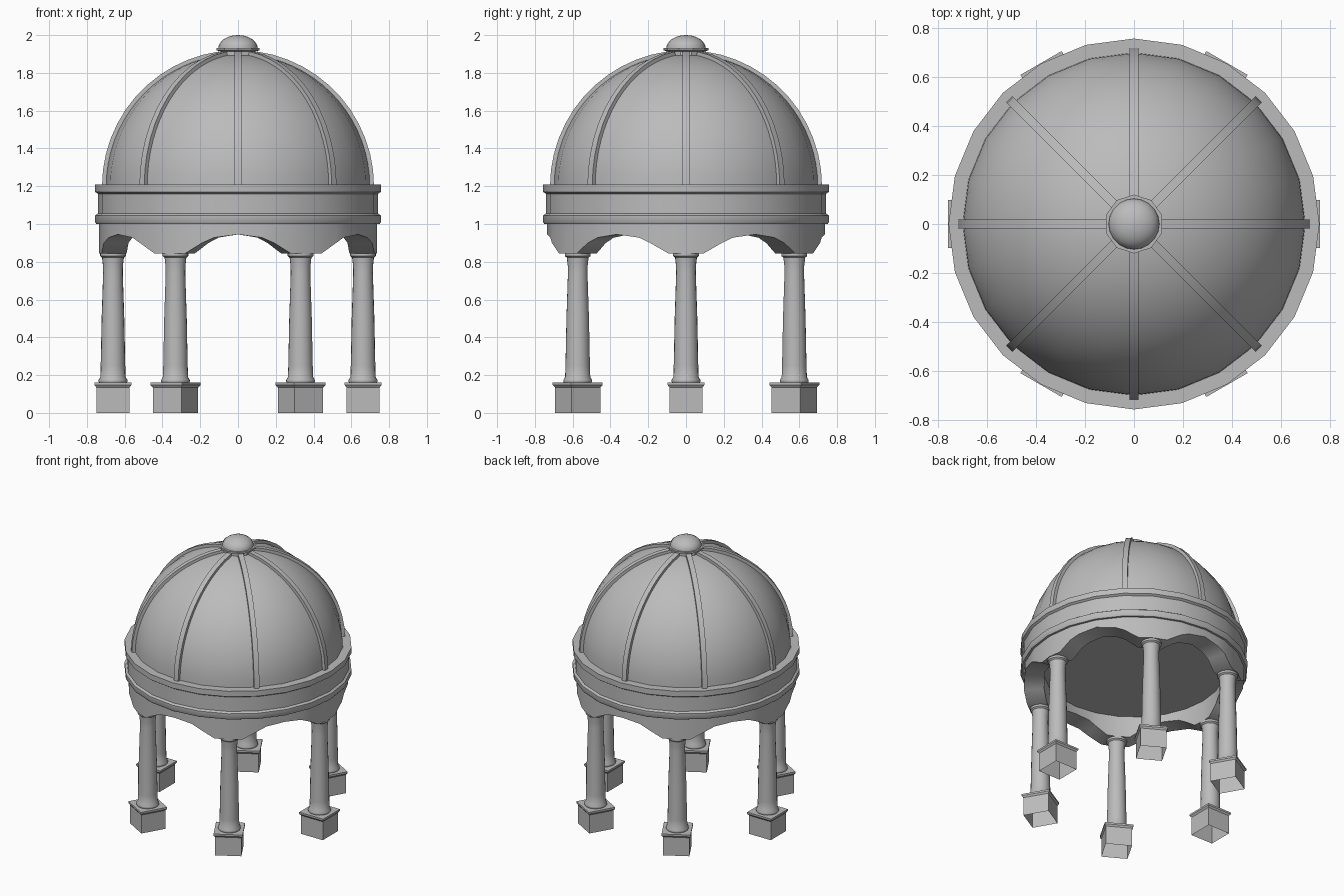
import bpy, bmesh
from math import sin, cos, pi, radians, sqrt
from mathutils import Matrix

if "Cube" in bpy.data.objects:
    bpy.data.objects.remove(bpy.data.objects["Cube"])

stone = bpy.data.materials.new("grey_stone")
stone.use_nodes = True
GREY = (0.5, 0.5, 0.5, 1)
stone.diffuse_color = GREY
stone.node_tree.nodes["Principled BSDF"].inputs["Base Color"].default_value = GREY


def finish(name, bm, matrix=Matrix(), angle=35):
    bmesh.ops.recalc_face_normals(bm, faces=bm.faces)
    mesh = bpy.data.meshes.new(name)
    bm.to_mesh(mesh)
    bm.free()
    mesh.materials.append(stone)
    obj = bpy.data.objects.new(name, mesh)
    obj.matrix_world = matrix
    bpy.context.collection.objects.link(obj)
    bpy.ops.object.select_all(action="DESELECT")
    obj.select_set(True)
    bpy.context.view_layer.objects.active = obj
    bpy.ops.object.shade_smooth_by_angle(angle=radians(angle))
    return obj


def bridge(bm, rings, close_rings=False):
    """Join neighbouring rings of vertices with quads."""
    pairs = list(zip(rings, rings[1:]))
    if close_rings:
        pairs.append((rings[-1], rings[0]))
    for a, b in pairs:
        for i in range(len(a)):
            j = (i + 1) % len(a)
            bm.faces.new((a[i], a[j], b[j], b[i]))


def lathe(name, profile, sides, phase=0, matrix=Matrix(), bottom=False, top=True):
    """Turn a (radius, height) profile around z."""
    bm = bmesh.new()
    rings = []
    for r, z in profile:
        rings.append([bm.verts.new((r * cos(phase + 2 * pi * i / sides),
                                    r * sin(phase + 2 * pi * i / sides), z))
                      for i in range(sides)])
    bridge(bm, rings)
    if bottom:
        bm.faces.new(rings[0])
    if top:
        bm.faces.new(rings[-1])
    return finish(name, bm, matrix)


# Six columns: open-bottomed square plinth and turned shaft
COLUMN_R = 0.662
plinth = [(0.088, 0), (0.088, 0.135), (0.097, 0.147), (0.097, 0.16)]
plinth = [(h * sqrt(2), z) for h, z in plinth]
shaft = [(0.07, 0.155), (0.076, 0.165), (0.076, 0.175), (0.067, 0.19), (0.065, 0.25),
         (0.06, 0.5), (0.052, 0.74), (0.053, 0.78), (0.058, 0.822),
         (0.068, 0.83), (0.068, 0.85)]
for k in range(6):
    place = Matrix.Rotation(k * pi / 3, 4, "Z") @ Matrix.Translation((COLUMN_R, 0, 0))
    lathe(f"plinth_{k + 1}", plinth, 4, pi / 4, place)
    lathe(f"column_{k + 1}", shaft, 20, 0, place)

# Arcade ring: section swept around, its underside following the arches
SIDES = 24
STEP = 360 / SIDES


def facet_radius(r, deg):
    """Radius of a regular polygon in the given direction."""
    return r * cos(radians(STEP / 2)) / cos(radians(deg % STEP - STEP / 2))


half_arch = [(0, 0.945), (10, 0.928), (15, 0.9), (22.5, 0.845)]
arch = [(-a, z) for a, z in half_arch[:0:-1]] + half_arch + [(30, 0.845)]
bm = bmesh.new()
sections = []
for k in range(6):
    for offset, low in arch:
        deg = 30 + 60 * k + offset
        section = []
        for r, z in ((0.735, low), (0.735, 1.01), (0.6, 1.01), (0.6, low)):
            d = facet_radius(r, deg)
            section.append(bm.verts.new((d * cos(radians(deg)), d * sin(radians(deg)), z)))
        sections.append(section)
bridge(bm, sections, close_rings=True)
finish("arcade_ring", bm)

# Entablature with two projecting bands, closed below by a flat ceiling
lathe("entablature", [(0.75, 1.0), (0.757, 1.01), (0.757, 1.045), (0.742, 1.055),
                      (0.742, 1.16), (0.757, 1.17), (0.757, 1.21)],
      SIDES, bottom=True)

# Dome
DOME_Z = 1.2
arc = [radians(a) for a in range(0, 86, 5)]
lathe("dome", [(0.7 * cos(a), DOME_Z + 0.7 * sin(a)) for a in arc], SIDES)

# Eight ribs over the dome
for k in range(8):
    bm = bmesh.new()
    sections = []
    for i in range(13):
        a = radians(82 * i / 12)
        sections.append([bm.verts.new((r * cos(a), y, DOME_Z + r * sin(a)))
                         for r, y in ((0.72, -0.018), (0.72, 0.018),
                                      (0.685, 0.018), (0.685, -0.018))])
    bridge(bm, sections)
    bm.faces.new(sections[0])
    bm.faces.new(sections[-1])
    finish(f"dome_rib_{k + 1}", bm, Matrix.Rotation(k * pi / 4, 4, "Z"))

# Crown: collar and small domed finial
lathe("crown_collar", [(0.097, 1.88), (0.097, 1.912), (0.12, 1.92), (0.12, 1.932)],
      10, pi / 2, bottom=True)
lathe("finial", [(0.104 * cos(a), 1.93 + 0.07 * sin(a))
                 for a in [radians(b) for b in range(0, 90, 11)]], 20)
